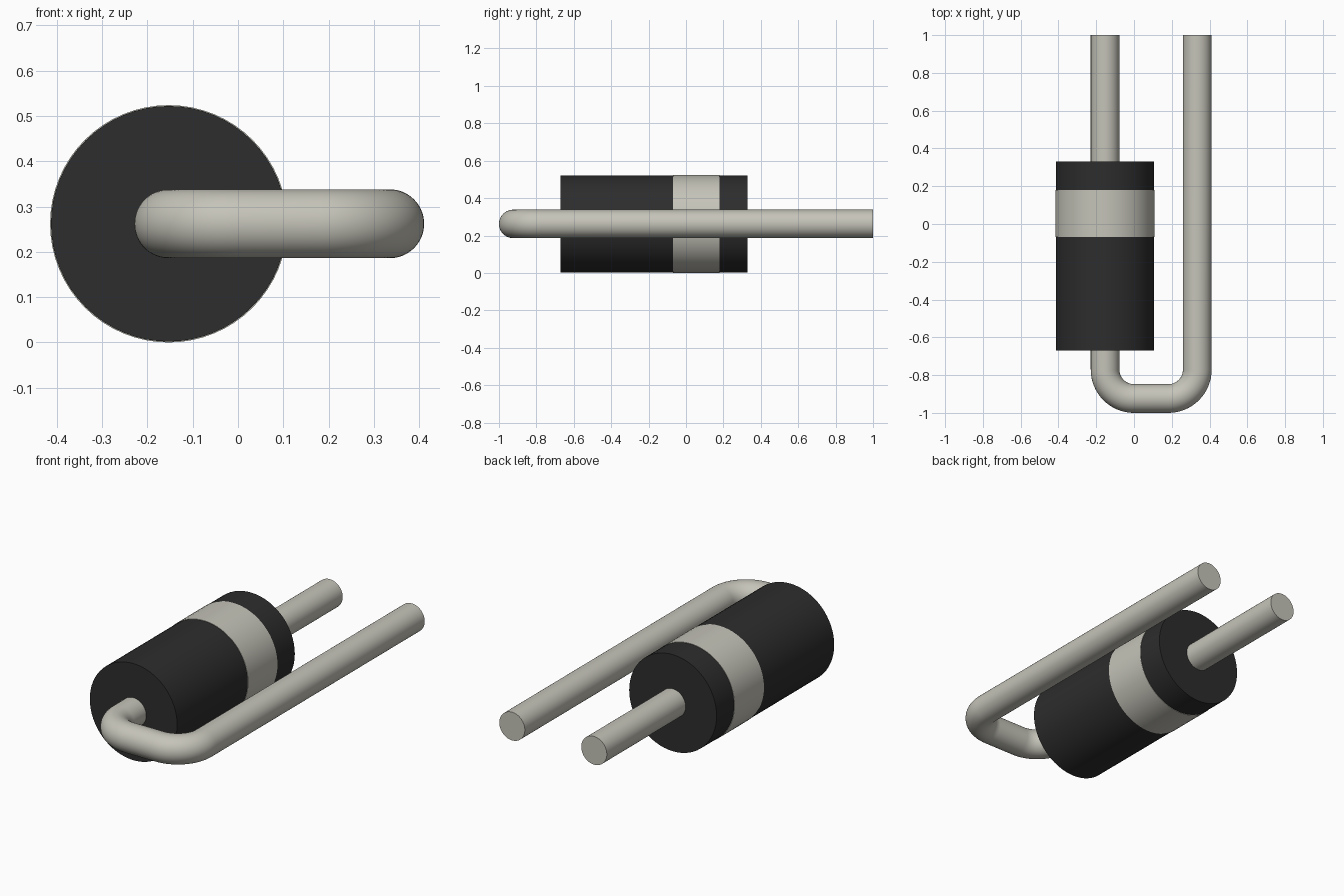
import bpy, bmesh, math
from mathutils import Vector

if "Cube" in bpy.data.objects:
    bpy.data.objects.remove(bpy.data.objects["Cube"])

AXIS_X, AXIS_Z = -0.153, 0.262     # body axis
RETURN_X = 0.335                   # folded-back lead
WIRE_R, BEND_R = 0.076, 0.153
SIDES = 64


def material(name, rgb):
    m = bpy.data.materials.new(name)
    m.diffuse_color = (*rgb, 1)
    m.use_nodes = True
    m.node_tree.nodes["Principled BSDF"].inputs["Base Color"].default_value = m.diffuse_color
    return m


black = material("black_epoxy", (0.026, 0.026, 0.026))
tin = material("tinned_grey", (0.56, 0.55, 0.485))


def sweep(name, rings, mat):
    """Capped tube through (centre, sideways direction, radius) rings."""
    bm = bmesh.new()
    loops = []
    for centre, side, r in rings:
        loops.append([bm.verts.new(centre + r * (math.cos(a) * side + math.sin(a) * Vector((0, 0, 1))))
                      for a in (2 * math.pi * i / SIDES for i in range(SIDES))])
    for a, b in zip(loops, loops[1:]):
        for i in range(SIDES):
            j = (i + 1) % SIDES
            bm.faces.new((a[i], a[j], b[j], b[i]))
    bm.faces.new(loops[0])
    bm.faces.new(loops[-1])
    bmesh.ops.recalc_face_normals(bm, faces=bm.faces)
    mesh = bpy.data.meshes.new(name)
    bm.to_mesh(mesh)
    bm.free()
    mesh.materials.append(mat)
    obj = bpy.data.objects.new(name, mesh)
    bpy.context.collection.objects.link(obj)
    bpy.ops.object.select_all(action='DESELECT')
    obj.select_set(True)
    bpy.context.view_layer.objects.active = obj
    bpy.ops.object.shade_smooth_by_angle(angle=math.radians(35))
    return obj


def rod(name, y0, y1, r, mat):
    side = Vector((1, 0, 0))
    return sweep(name, [(Vector((AXIS_X, y, AXIS_Z)), side, r) for y in (y0, y1)], mat)


# Cylindrical body and polarity band
rod("body", -0.67, 0.33, 0.26, black)
rod("polarity_band", -0.07, 0.18, 0.262, tin)

# Straight lead out of the back
rod("straight_lead", 0.32, 1.0, WIRE_R, tin)

# Lead leaving the front, bent round twice and running back beside the body
rings = [(Vector((AXIS_X, -0.66, AXIS_Z)), Vector((-1, 0, 0)), WIRE_R)]
bend_y = -1 + WIRE_R + BEND_R
for cx, start in ((AXIS_X + BEND_R, 180), (RETURN_X - BEND_R, 270)):
    for k in range(17):
        a = math.radians(start + 90 * k / 16)
        out = Vector((math.cos(a), math.sin(a), 0))
        rings.append((Vector((cx, bend_y, AXIS_Z)) + BEND_R * out, out, WIRE_R))
rings.append((Vector((RETURN_X, 1.0, AXIS_Z)), Vector((1, 0, 0)), WIRE_R))
sweep("bent_lead", rings, tin)
